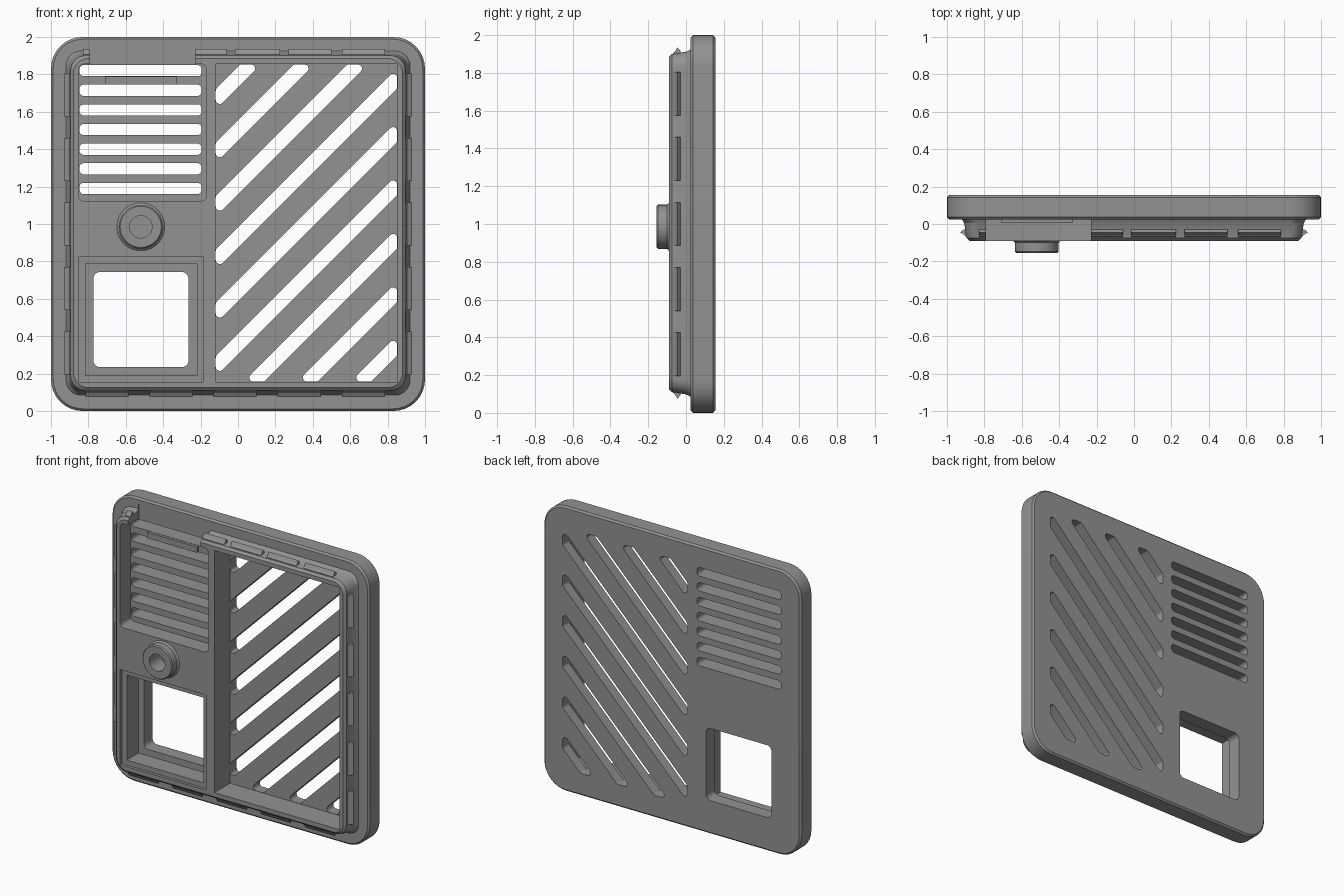
import bpy, bmesh, math
from mathutils import Vector, Matrix

if "Cube" in bpy.data.objects:
    bpy.data.objects.remove(bpy.data.objects["Cube"])

grey = bpy.data.materials.new("grey_plastic")
grey.diffuse_color = (0.29, 0.29, 0.29, 1)
grey.use_nodes = True
grey.node_tree.nodes["Principled BSDF"].inputs["Base Color"].default_value = grey.diffuse_color
CZ = 1.005  # height of the raised frame's centre


def rounded(pts, r, n=5):
    """Round the corners of a convex polygon."""
    out = []
    for i, p in enumerate(pts):
        p = Vector(p)
        a, b = Vector(pts[i - 1]) - p, Vector(pts[(i + 1) % len(pts)]) - p
        half = a.angle(b) / 2
        t = min(r / math.tan(half), a.length * 0.48, b.length * 0.48)
        rad = t * math.tan(half)
        a.normalize(); b.normalize()
        c = p + (a + b).normalized() * (rad / math.sin(half))
        s, e = p + a * t - c, p + b * t - c
        sweep = s.angle_signed(e)
        for k in range(n + 1):
            out.append(c + Matrix.Rotation(-sweep * k / n, 2) @ s)
    return out


def rect(x0, x1, z0, z1, r=0):
    pts = [(x0, z0), (x1, z0), (x1, z1), (x0, z1)]
    return rounded(pts, r, 8) if r else pts


def loft(name, rings):
    """Solid through matching (y, outline) rings."""
    bm = bmesh.new()
    loops = [[bm.verts.new((p[0], y, p[1])) for p in pts] for y, pts in rings]
    for a, b in zip(loops, loops[1:]):
        for i in range(len(a)):
            j = (i + 1) % len(a)
            bm.faces.new((a[i], a[j], b[j], b[i]))
    bm.faces.new(loops[0])
    bm.faces.new(loops[-1][::-1])
    bmesh.ops.recalc_face_normals(bm, faces=bm.faces)
    me = bpy.data.meshes.new(name)
    bm.to_mesh(me); bm.free()
    ob = bpy.data.objects.new(name, me)
    bpy.context.collection.objects.link(ob)
    me.materials.append(grey)
    return ob


def combine(ob, tool, op):
    m = ob.modifiers.new(op, 'BOOLEAN')
    m.operation, m.solver, m.object = op, 'EXACT', tool
    bpy.context.view_layer.objects.active = ob
    bpy.ops.object.modifier_apply(modifier=m.name)
    bpy.data.objects.remove(tool)


def cut(ob, pts, y0, y1):
    combine(ob, loft("cutter", [(y0, pts), (y1, pts)]), 'DIFFERENCE')


def circle(r, x=-0.52, z=0.985, n=40):
    return [(x + r * math.cos(2 * math.pi * i / n), z + r * math.sin(2 * math.pi * i / n)) for i in range(n)]


def strip_in_rect(c, h, x0, x1, z0, z1):
    """Diagonal strip |z - x - c| < h clipped to a rectangle."""
    poly = [(-3, -3 + c - h), (3, 3 + c - h), (3, 3 + c + h), (-3, -3 + c + h)]
    for ax, s, lim in ((0, 1, x0), (0, -1, -x1), (1, 1, z0), (1, -1, -z1)):
        new = []
        for i, q in enumerate(poly):
            p = poly[i - 1]
            dp, dq = s * p[ax] - lim, s * q[ax] - lim
            if dp * dq < 0:
                new.append(tuple(Vector(p).lerp(Vector(q), dp / (dp - dq))))
            if dq >= 0:
                new.append(q)
        poly = new
    return poly


# back plate with chamfered rim
def plate_ring(i):
    return rect(-1 + i, 1 - i, i, 2 - i, 0.17 - i)

panel = loft("vent_panel", [(0.025, plate_ring(0.012)), (0.037, plate_ring(0)),
                            (0.143, plate_ring(0)), (0.155, plate_ring(0.012))])


# tapered raised frame
def frame_ring(h):
    return rect(-h, h, CZ - h, CZ + h, 0.08)

combine(panel, loft("frame", [(0.06, frame_ring(0.92)), (0.025, frame_ring(0.92)), (0.005, frame_ring(0.908)),
                              (-0.075, frame_ring(0.895)), (-0.09, frame_ring(0.88))]), 'UNION')

# round boss with a blind hole
combine(panel, loft("boss", [(-0.06, circle(0.128)), (-0.09, circle(0.128)), (-0.1, circle(0.117)),
                             (-0.148, circle(0.117)), (-0.155, circle(0.11))]), 'UNION')
cut(panel, circle(0.06), -0.3, -0.03)

# large right pocket, upper left pocket and its open top notch
cut(panel, rect(-0.12, 0.853, 0.155, 1.855), -0.3, 0.083)
cut(panel, rect(-0.853, -0.168, 1.123, 1.855, 0.03), -0.3, 0.027)
cut(panel, rect(-0.79, -0.23, 1.7, 1.96), -0.3, 0.027)

# stepped window recess and opening
cut(panel, rect(-0.853, -0.184, 0.155, 0.823), -0.3, -0.07)
cut(panel, rect(-0.815, -0.22, 0.19, 0.788), -0.3, 0.06)
cut(panel, rect(-0.773, -0.265, 0.235, 0.743, 0.035), -0.3, 0.3)

# horizontal louvre slots
for i in range(7):
    z = 1.82 - 0.105 * i
    cut(panel, rect(-0.847, -0.195, z - 0.03, z + 0.03, 0.022), -0.3, 0.3)

# diagonal slots
for k in range(9):
    s = strip_in_rect(1.785 - 0.2855 * k, 0.055, -0.119, 0.851, 0.157, 1.853)
    cut(panel, rounded(s, 0.022), -0.05, 0.3)

bpy.ops.object.select_all(action='DESELECT')
panel.select_set(True)
bpy.context.view_layer.objects.active = panel
bpy.ops.object.shade_smooth_by_angle(angle=math.radians(25))

# thin ledge between the first two louvres
ledge = rect(-0.71, -0.325, 1.747, 1.788)
loft("louvre_ledge", [(0.008, ledge), (0.04, ledge)])

# snap clips: ridged bars along the four sides of the frame
RIDGE = [(0.87, -0.072), (0.9, -0.068), (0.908, -0.058), (0.93, -0.045), (0.912, -0.03), (0.87, -0.026)]


def clip(name, side, a, b):
    rings = []
    for y_or_u in (a, b):
        rings.append([(u, y, y_or_u) for u, y in RIDGE])
    bm = bmesh.new()
    place = {'right': lambda u, y, t: (u, y, t), 'left': lambda u, y, t: (-u, y, t),
             'top': lambda u, y, t: (t, y, CZ + u), 'bottom': lambda u, y, t: (t, y, CZ - u)}[side]
    lo, hi = [[bm.verts.new(place(*p)) for p in ring] for ring in rings]
    for i in range(len(lo)):
        bm.faces.new((lo[i - 1], lo[i], hi[i], hi[i - 1]))
    bm.faces.new(lo)
    bm.faces.new(hi[::-1])
    bmesh.ops.recalc_face_normals(bm, faces=bm.faces)
    me = bpy.data.meshes.new(name)
    bm.to_mesh(me); bm.free()
    me.materials.append(grey)
    bpy.context.collection.objects.link(bpy.data.objects.new(name, me))


for i in range(5):
    z, x = 0.31 + 0.345 * i, -0.7 + 0.3425 * i
    clip("right_clip", 'right', z - 0.115, z + 0.115)
    clip("left_clip", 'left', z - 0.115, z + 0.115)
    clip("bottom_clip", 'bottom', x - 0.115, x + 0.115)
for a, b in ((-0.83, -0.79), (-0.23, -0.06), (-0.015, 0.225), (0.27, 0.5), (0.555, 0.785)):
    clip("top_clip", 'top', a, b)
